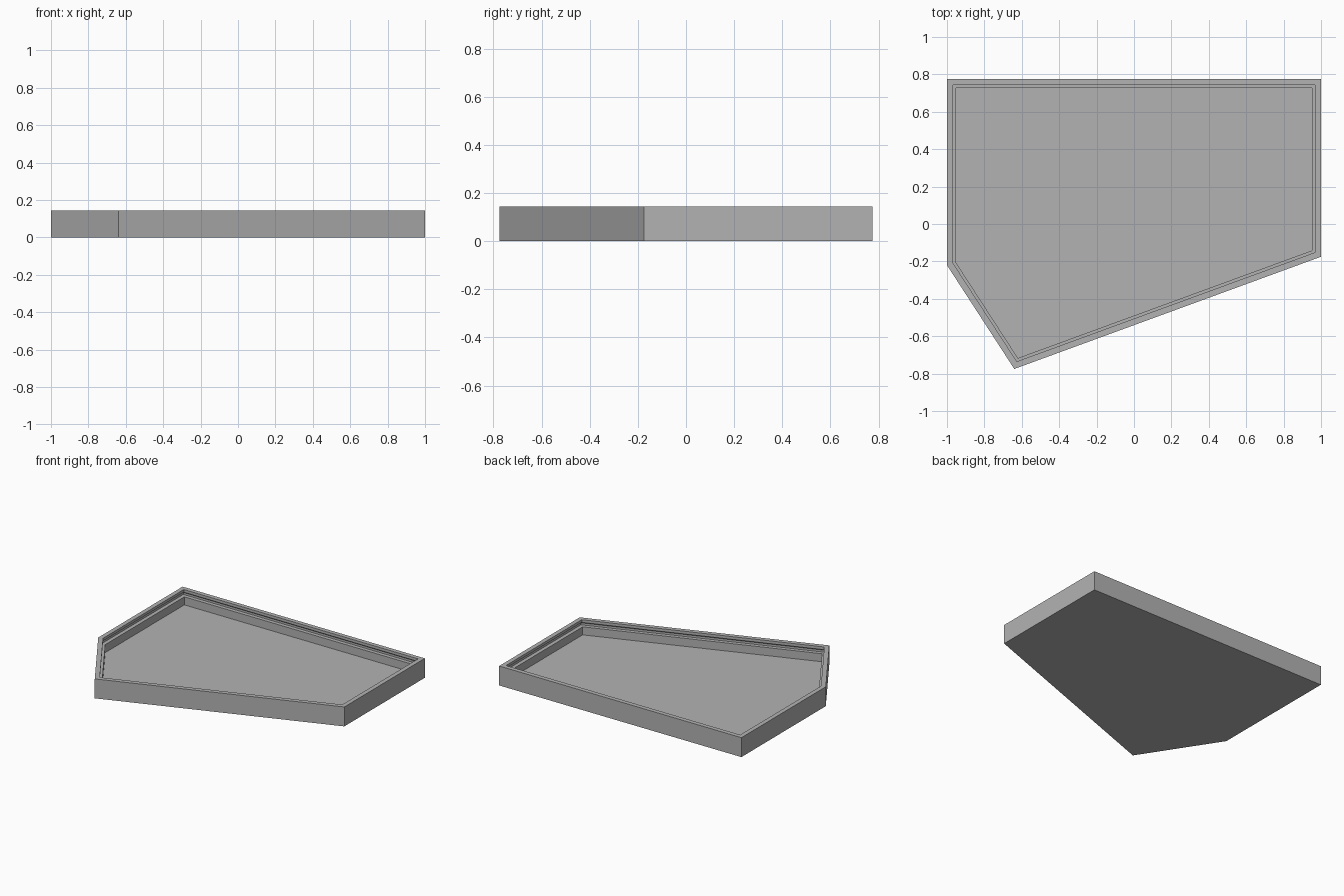
import bpy, bmesh
from mathutils import Vector

cube = bpy.data.objects.get("Cube")
if cube:
    bpy.data.objects.remove(cube, do_unlink=True)

grey = bpy.data.materials.new("plain grey")
grey.use_nodes = True
colour = (0.45, 0.45, 0.45, 1)
grey.diffuse_color = colour
grey.node_tree.nodes["Principled BSDF"].inputs["Base Color"].default_value = colour

# Five-sided plan, counter-clockwise
PLAN = [Vector(p) for p in ((-1, 0.775), (-1, -0.22), (-0.64, -0.775), (1, -0.175), (1, 0.775))]
# Wall section: inward offset from the plan, height
SECTION = [(0, 0), (0, 0.145), (0.033, 0.145), (0.033, 0.125), (0.02, 0.115),
           (0.02, 0.1), (0.048, 0.1), (0.048, 0.04)]


def inset_plan(d):
    """Move every side of the plan inward by d, keeping mitred corners."""
    ring = []
    for i, p in enumerate(PLAN):
        a = (p - PLAN[i - 1]).normalized()
        b = (PLAN[(i + 1) % len(PLAN)] - p).normalized()
        na, nb = Vector((-a.y, a.x)), Vector((-b.y, b.x))
        ring.append(p + (na + nb) * d / (1 + na.dot(nb)))
    return ring


# Tray: outer wall, rim, retaining groove, ledge and floor
bm = bmesh.new()
rings = [[bm.verts.new((p.x, p.y, z)) for p in inset_plan(d)] for d, z in SECTION]
for low, high in zip(rings, rings[1:]):
    for i in range(len(PLAN)):
        j = (i + 1) % len(PLAN)
        bm.faces.new((low[i], low[j], high[j], high[i]))
bm.faces.new(rings[0][::-1])
bm.faces.new(rings[-1])
bmesh.ops.recalc_face_normals(bm, faces=bm.faces)
mesh = bpy.data.meshes.new("tray")
bm.to_mesh(mesh)
bm.free()
mesh.materials.append(grey)
bpy.context.collection.objects.link(bpy.data.objects.new("tray", mesh))
